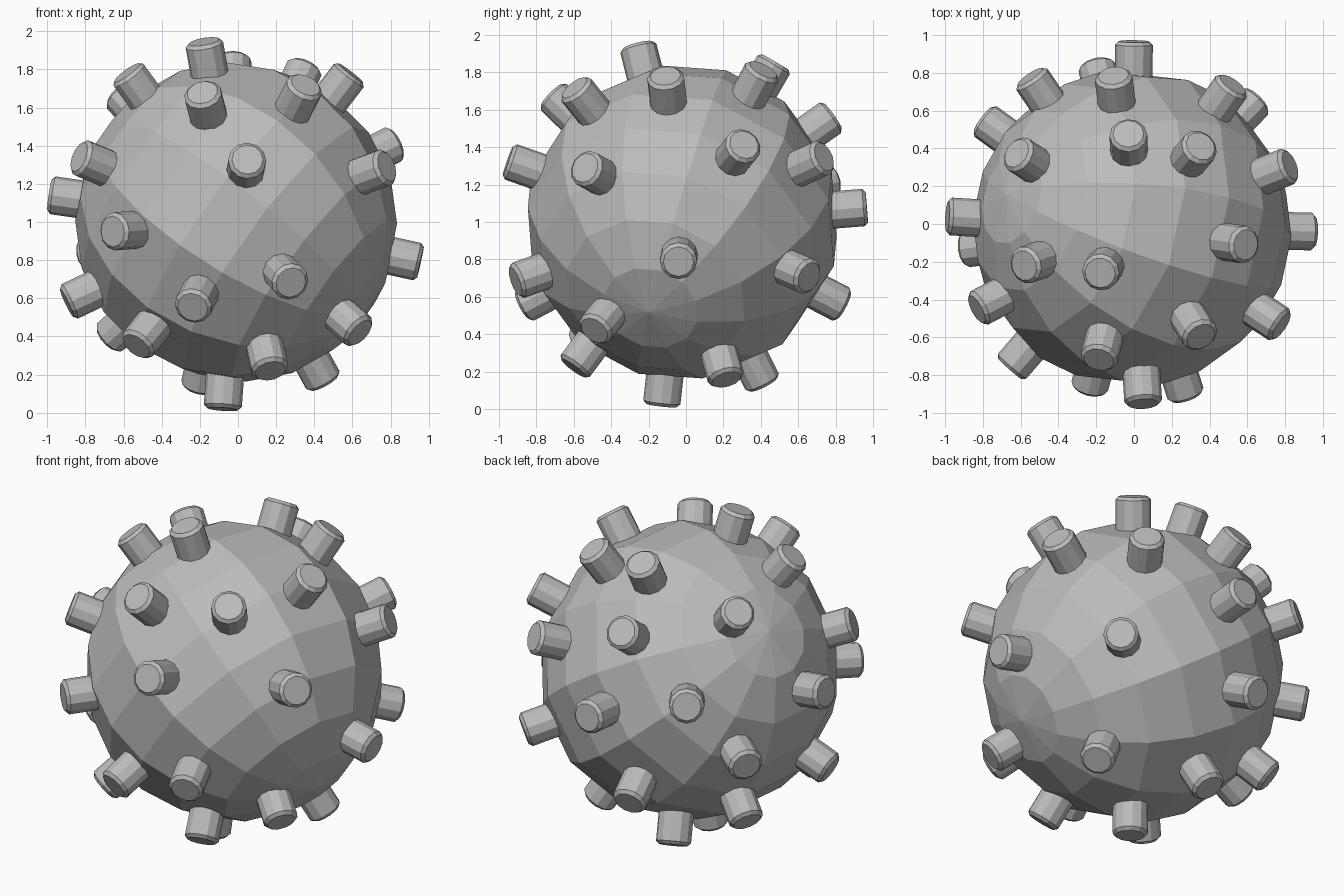
import bpy, bmesh
from mathutils import Vector, Matrix

cube = bpy.data.objects.get("Cube")
if cube:
    bpy.data.objects.remove(cube, do_unlink=True)

CENTRE = Vector((-0.01, -0.02, 1.0))
BODY_RADIUS = 0.845
STUD_RADIUS = 0.1
TIP_DISTANCE = 0.99

grey = bpy.data.materials.new("plain_grey")
grey.use_nodes = True
colour = (0.5, 0.5, 0.5, 1)
grey.diffuse_color = colour
grey.node_tree.nodes["Principled BSDF"].inputs["Base Color"].default_value = colour


def mesh_from(bm, name):
    """Turn a bmesh into a flat shaded grey mesh."""
    bmesh.ops.recalc_face_normals(bm, faces=bm.faces)
    mesh = bpy.data.meshes.new(name)
    bm.to_mesh(mesh)
    bm.free()
    mesh.materials.append(grey)
    return mesh


def place(mesh, name, matrix):
    """Add an object that uses the mesh at the given transform."""
    obj = bpy.data.objects.new(name, mesh)
    bpy.context.collection.objects.link(obj)
    obj.matrix_world = matrix
    return obj


# Body: coarse sphere with its pole axis tilted
bm = bmesh.new()
bmesh.ops.create_uvsphere(bm, u_segments=12, v_segments=10, radius=BODY_RADIUS)
axis = Vector((0.79, -0.21, -0.57)).normalized()
side = Vector((0.02, -0.92, -0.37))
side = (side - axis * side.dot(axis)).normalized()
tilt = Matrix((side, axis.cross(side), axis)).transposed().to_4x4()
place(mesh_from(bm, "body"), "body", Matrix.Translation(CENTRE) @ tilt)

# Stud: short round peg with a chamfered tip, its tip lying at the origin
depth = 0.25
bm = bmesh.new()
bmesh.ops.create_cone(bm, cap_ends=True, segments=12, radius1=STUD_RADIUS,
                      radius2=STUD_RADIUS, depth=depth,
                      matrix=Matrix.Translation((0, 0, -depth / 2)))
rim = [e for e in bm.edges if all(v.co.z > -0.01 for v in e.verts)]
bmesh.ops.bevel(bm, geom=rim, offset=0.018, segments=1, affect='EDGES')
stud_mesh = mesh_from(bm, "stud")

# Directions of the studs, measured from the body centre
directions = {
    "upper": [(-.17, -.24, .95), (-.18, -.71, .69), (-.57, -.2, .78),
              (-.62, .4, .68), (.36, -.57, .71), (.6, -.09, .78),
              (.36, .43, .81), (-.02, .5, .86), (-.1, .81, .57)],
    "middle": [(-.82, -.43, .34), (-.96, .06, .14), (-.8, .58, -.17),
               (-.65, -.75, -.05), (.96, -.02, -.21), (.79, -.52, .29),
               (.81, .32, .4), (.06, -.94, .33), (.52, .74, .34),
               (-.54, .8, .22), (.01, 1, .08), (.65, .67, -.29)],
    "lower": [(-.88, -.11, -.42), (-.23, -.86, -.45), (-.53, -.54, -.66),
              (.29, -.9, -.32), (.18, -.58, -.78), (.65, -.47, -.58),
              (-.07, -.11, -.97), (-.2, .45, -.9), (.45, .23, -.82),
              (-.68, .4, -.62), (-.19, .87, -.45)],
}
for zone, vectors in directions.items():
    for number, vector in enumerate(vectors, start=1):
        out = Vector(vector).normalized()
        turn = out.to_track_quat('Z', 'Y').to_matrix().to_4x4()
        tip = CENTRE + out * TIP_DISTANCE
        place(stud_mesh, f"{zone}_stud_{number}", Matrix.Translation(tip) @ turn)
